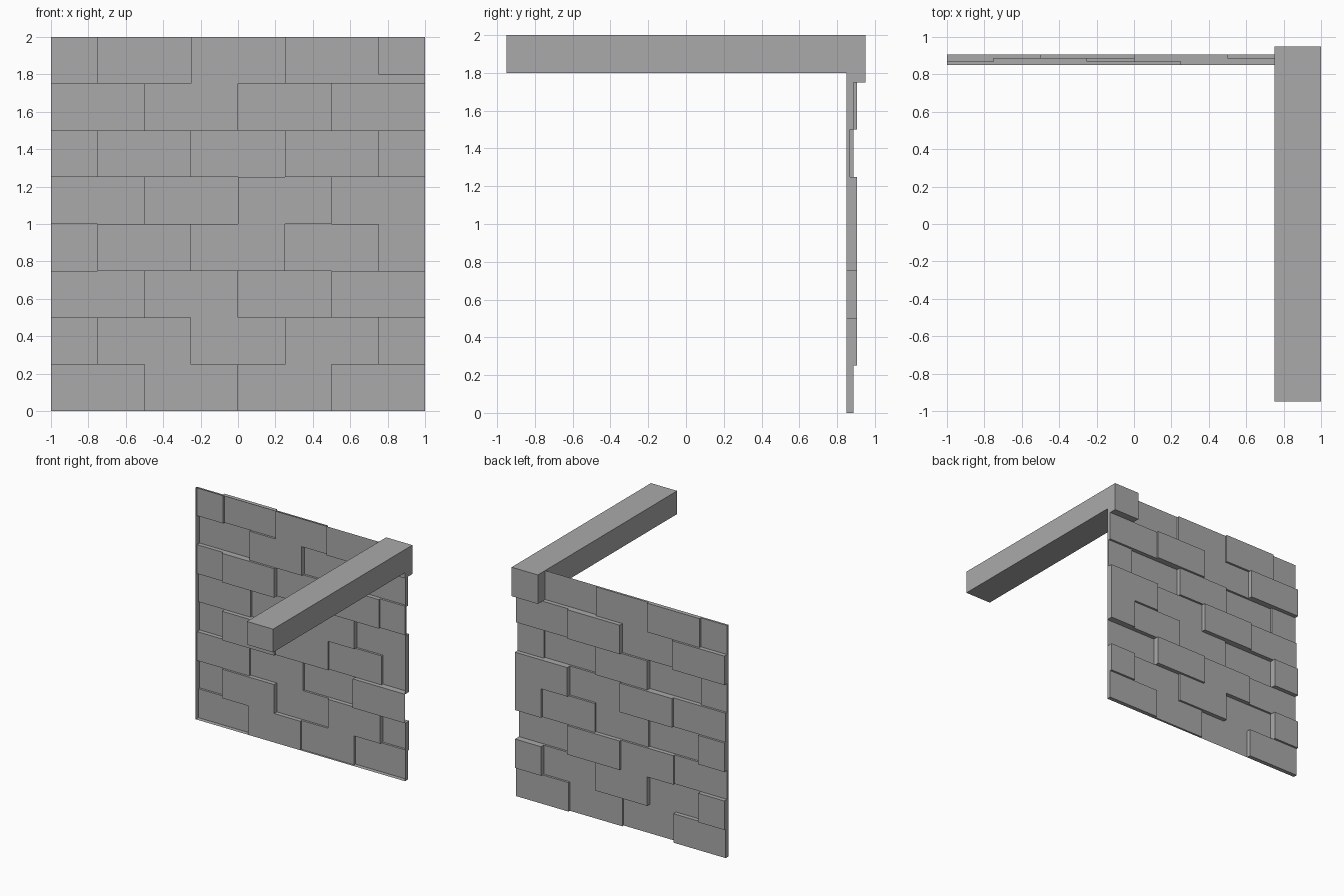
import bpy, bmesh

cube = bpy.data.objects.get("Cube")
if cube:
    bpy.data.objects.remove(cube, do_unlink=True)

# Single grey stone colour
GREY = (0.4, 0.4, 0.4, 1)
stone = bpy.data.materials.new("grey_stone")
stone.use_nodes = True
stone.diffuse_color = GREY
bsdf = next(n for n in stone.node_tree.nodes if n.type == 'BSDF_PRINCIPLED')
bsdf.inputs["Base Color"].default_value = GREY


def add_object(name, bm):
    mesh = bpy.data.meshes.new(name)
    bm.to_mesh(mesh)
    bm.free()
    mesh.materials.append(stone)
    obj = bpy.data.objects.new(name, mesh)
    bpy.context.collection.objects.link(obj)
    return obj


def add_quad(bm, *points):
    return bm.faces.new([bm.verts.new(p) for p in points])


# Brick relief: one string per course from the ground up, one digit per
# half brick, giving how far the brick is pushed out of the back
COURSES = ["22001122", "30022113", "11223300", "30011223",
           "22331133", "10022001", "33113322", "12211000"]
SIZE, FRONT, STEP = 0.25, 0.85, 0.0185
COUNT = len(COURSES)


def depth(col, row):
    inside = 0 <= col < COUNT and 0 <= row < COUNT
    return FRONT + (STEP * int(COURSES[row][col]) if inside else 0)


# Brick wall: an open sheet of brick faces joined by step walls
bm = bmesh.new()
for row in range(COUNT + 1):
    for col in range(COUNT + 1):
        x, z = -1 + col * SIZE, row * SIZE
        x2, z2 = x + SIZE, z + SIZE
        y = depth(col, row)
        if col < COUNT and row < COUNT:
            add_quad(bm, (x, y, z), (x, y, z2), (x2, y, z2), (x2, y, z))
        left, below = depth(col - 1, row), depth(col, row - 1)
        if left != y:
            add_quad(bm, (x, left, z), (x, left, z2), (x, y, z2), (x, y, z))
        if below != y:
            add_quad(bm, (x, below, z), (x, y, z), (x2, y, z), (x2, below, z))
bmesh.ops.remove_doubles(bm, verts=bm.verts, dist=0.0005)
bmesh.ops.dissolve_limit(bm, angle_limit=0.01, verts=bm.verts, edges=bm.edges)
add_object("brick_wall", bm)

# Beam: an L-shaped side profile, with the deeper block at the wall
profile = [(-0.95, 1.8), (0.85, 1.8), (0.85, 1.75),
           (0.95, 1.75), (0.95, 2), (-0.95, 2)]
bm = bmesh.new()
side = bm.faces.new([bm.verts.new((0.75, y, z)) for y, z in profile])
extruded = bmesh.ops.extrude_face_region(bm, geom=[side], use_keep_orig=True)
moved = [v for v in extruded["geom"] if isinstance(v, bmesh.types.BMVert)]
bmesh.ops.translate(bm, verts=moved, vec=(SIZE, 0, 0))
bmesh.ops.recalc_face_normals(bm, faces=bm.faces)
add_object("beam", bm)
